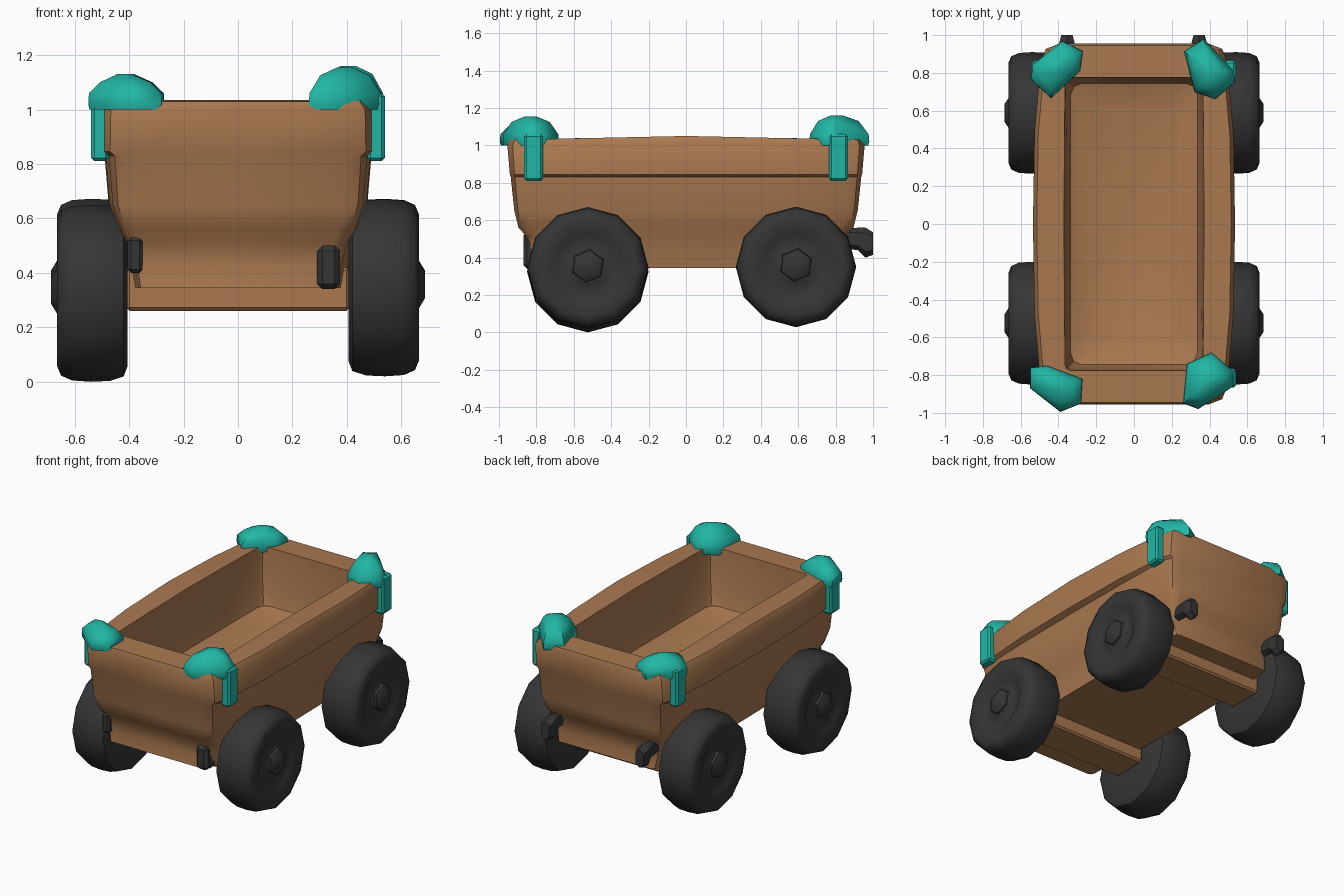
import bpy, bmesh, math
from mathutils import Vector

if "Cube" in bpy.data.objects:
    bpy.data.objects.remove(bpy.data.objects["Cube"])


def material(name, rgb):
    m = bpy.data.materials.new(name)
    m.diffuse_color = (*rgb, 1)
    m.use_nodes = True
    m.node_tree.nodes["Principled BSDF"].inputs["Base Color"].default_value = m.diffuse_color
    return m


WOOD = material("brown wood", (0.40, 0.19, 0.08))
TEAL = material("teal", (0.015, 0.47, 0.38))
DARK = material("dark rubber", (0.036, 0.036, 0.036))


def finish(name, bm, mat, angle=35):
    bmesh.ops.recalc_face_normals(bm, faces=bm.faces)
    me = bpy.data.meshes.new(name)
    bm.to_mesh(me)
    bm.free()
    me.materials.append(mat)
    me.shade_smooth()
    me.set_sharp_from_angle(angle=math.radians(angle))
    ob = bpy.data.objects.new(name, me)
    bpy.context.collection.objects.link(ob)
    return ob


def loft(name, rings, mat, angle=35):
    """Skin a closed solid through rings of equal point count."""
    bm = bmesh.new()
    vs = [[bm.verts.new(p) for p in r] for r in rings]
    n = len(vs[0])
    for a, b in zip(vs, vs[1:]):
        for i in range(n):
            bm.faces.new((a[i], a[(i + 1) % n], b[(i + 1) % n], b[i]))
    bm.faces.new(vs[0])
    bm.faces.new(vs[-1])
    return finish(name, bm, mat, angle)


def box(name, lo, hi, mat, bevel=0.0):
    bm = bmesh.new()
    bmesh.ops.create_cube(bm, size=1)
    lo, hi = Vector(lo), Vector(hi)
    for v in bm.verts:
        v.co = Vector((lo[i] + hi[i]) / 2 + v.co[i] * (hi[i] - lo[i]) for i in range(3))
    if bevel:
        bmesh.ops.bevel(bm, geom=bm.edges[:], offset=bevel, segments=1, affect='EDGES')
    return finish(name, bm, mat)


def tub_ring(z, hx, hy, c, bulge, crown):
    """Rounded rectangle with bulging sides and a slightly raised middle."""
    q = [(hx + bulge, 0), (hx + 0.8 * bulge, hy * 0.5), (hx, hy - c),
         (hx - 0.28 * c, hy - 0.28 * c), (hx - c, hy)]
    half = q + [(0, hy)] + [(-x, y) for x, y in reversed(q)]
    half = half[:-1]
    pts = half + [(-x, -y) for x, y in half]
    return [(x, y, z + crown * (1 - abs(y) / hy)) for x, y in pts]


# Wooden tub: outside from bottom to rim, then inside down to the floor
tub = [
    (0.345, 0.365, 0.85, 0.03, 0.03, 0),
    (0.42, 0.38, 0.84, 0.04, 0.03, 0),
    (0.51, 0.40, 0.85, 0.05, 0.03, 0),
    (0.56, 0.43, 0.895, 0.06, 0.02, 0),
    (0.65, 0.46, 0.918, 0.07, 0.015, 0),
    (0.83, 0.475, 0.937, 0.08, 0.015, 0),
    (0.845, 0.495, 0.942, 0.09, 0.035, 0),
    (1.00, 0.495, 0.955, 0.10, 0.04, 0.01),
    (1.03, 0.475, 0.945, 0.10, 0.04, 0.02),
    (1.035, 0.365, 0.775, 0.03, 0.005, 0.01),
    (0.75, 0.355, 0.765, 0.04, 0.0, 0),
    (0.66, 0.335, 0.745, 0.06, 0.0, 0),
    (0.62, 0.24, 0.63, 0.08, 0.0, 0),
]
loft("wagon_tub", [tub_ring(*r) for r in tub], WOOD, 40)

# Axle beams under the tub
for name, y in (("front_axle", -0.525), ("rear_axle", 0.60)):
    box(name, (-0.41, y - 0.12, 0.26), (0.41, y + 0.12, 0.42), WOOD, 0.012)

# Chunky wheels: (offset across the axle, radius share) lathed around x
tyre = [(0.405, 0.45), (0.405, 0.82), (0.42, 0.94), (0.47, 0.99), (0.54, 1.0), (0.61, 0.985),
        (0.65, 0.93), (0.665, 0.82), (0.65, 0.58), (0.635, 0.50), (0.645, 0.30), (0.655, 0.25)]


def disc(x, y, z, ry, rz, n, turn):
    return [(x, y + ry * math.cos(2 * math.pi * i / n + turn),
             z + rz * math.sin(2 * math.pi * i / n + turn)) for i in range(n)]


for sx, side in ((1, "right"), (-1, "left")):
    for end, y, z, r in (("front", -0.525, 0.345, 0.325), ("rear", 0.588, 0.35, 0.322)):
        if side == "left" and end == "front":
            z = 0.325
        rings = [disc(sx * x, y, z, r * k, r * k, 12, 0) for x, k in tyre]
        loft(f"{end}_{side}_wheel", rings, DARK, 45)
        # squarish hub nut
        hub = [disc(sx * x, y, z + 0.01, h, h, 6, 0.4)
               for x, h in ((0.62, 0.10), (0.665, 0.085), (0.686, 0.05))]
        loft(f"{end}_{side}_hub", hub, DARK)

# Teal corner caps: outline seen from above, peak height
caps = {
    "front_right": ([(.26, -.95), (.34, -.98), (.525, -.86), (.53, -.78), (.41, -.68), (.28, -.74)], 1.155),
    "front_left": ([(-.55, -.76), (-.55, -.87), (-.39, -.995), (-.28, -.95), (-.272, -.82), (-.46, -.75)], 1.13),
    "rear_left": ([(-.55, .77), (-.44, .665), (-.285, .81), (-.27, .915), (-.38, .97), (-.53, .85)], 1.13),
    "rear_right": ([(.265, .915), (.37, .98), (.53, .81), (.535, .75), (.43, .66), (.32, .70)], 1.16),
}
for name, (pts, top) in caps.items():
    cx = sum(p[0] for p in pts) / 6
    cy = sum(p[1] for p in pts) / 6
    rings = [[(cx + (x - cx) * k, cy + (y - cy) * k, z) for x, y in pts]
             for z, k in ((1.0, 0.97), (1.02, 1.0), (1.06, 0.98), (top - 0.03, 0.68), (top, 0.2))]
    loft(name + "_cap", rings, TEAL, 60)
    # strap hanging down the outside
    sx, sy = math.copysign(1, cx), math.copysign(1, cy)
    x0, x1 = sorted((sx * 0.475, sx * 0.54))
    y0, y1 = sorted((sy * 0.765, sy * 0.865))
    box(name + "_strap", (x0, y0, 0.81), (x1, y1, 1.06), TEAL, 0.012)

# Dark fittings at the lower corners of both ends
box("front_left_fitting", (-0.405, -0.87, 0.40), (-0.35, -0.76, 0.53), DARK, 0.012)
box("front_right_fitting", (0.29, -0.87, 0.34), (0.375, -0.76, 0.50), DARK, 0.02)
for name, x in (("rear_left", -0.355), ("rear_right", 0.345)):
    rings = [[(x + w * a, y, z + h * b) for a, b in ((-1, -.6), (0, -1), (1, -.6), (1, .6), (0, 1), (-1, .6))]
             for y, z, w, h in ((0.82, 0.50, 0.025, 0.05), (0.92, 0.50, 0.03, 0.06),
                                (0.96, 0.48, 0.04, 0.08), (1.0, 0.475, 0.03, 0.06))]
    loft(name + "_fitting", rings, DARK)
